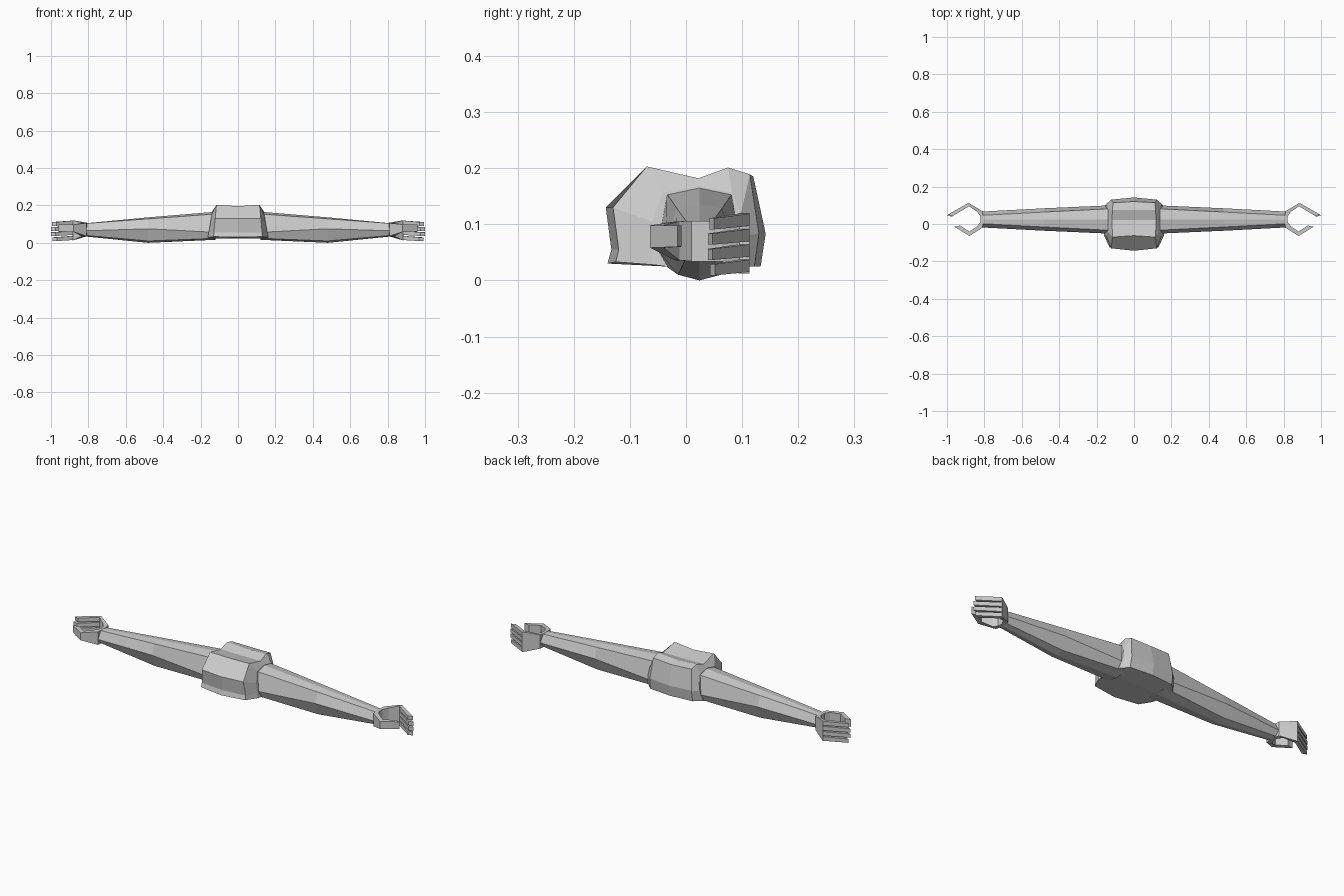
import bpy, bmesh

grey = bpy.data.materials.new("plain grey")
grey.diffuse_color = (0.6, 0.6, 0.6, 1)


def loft(name, rings, cap_start=True, cap_end=True):
    """Skin a list of equal-length point rings and mirror across x."""
    bm = bmesh.new()
    vs = [[bm.verts.new(p) for p in r] for r in rings]
    n = len(rings[0])
    for a, b in zip(vs, vs[1:]):
        for i in range(n):
            j = (i + 1) % n
            bm.faces.new((a[i], a[j], b[j], b[i]))
    if cap_start:
        bm.faces.new(vs[0])
    if cap_end:
        bm.faces.new(vs[-1])
    bmesh.ops.recalc_face_normals(bm, faces=bm.faces)
    me = bpy.data.meshes.new(name)
    bm.to_mesh(me)
    bm.free()
    me.materials.append(grey)
    ob = bpy.data.objects.new(name, me)
    bpy.context.collection.objects.link(ob)
    mod = ob.modifiers.new("mirror", 'MIRROR')
    mod.use_clip = True
    return ob


# Chest block: centre profile, front/back corner ring, shoulder ring
centre = [(-.140, .030), (-.133, .055), (-.143, .130), (-.062, .196), (.022, .181),
          (.075, .194), (.120, .185), (.142, .083), (.133, .025), (.020, .022)]
corner = [(.130, -.125, .033), (.129, -.120, .055), (.122, -.130, .130),
          (.115, -.070, .203), (.118, .022, .182), (.115, .075, .201),
          (.112, .114, .189), (.122, .130, .083), (.125, .122, .025), (.150, .020, .022)]
shoulder = [(-.060, .028), (-.062, .055), (-.060, .105), (-.042, .156), (.022, .168),
            (.082, .156), (.098, .120), (.103, .080), (.085, .022), (.020, .018)]
loft("chest", [[(0, y, z) for y, z in centre], corner,
               [(.166 - .17 * z, y, z) for y, z in shoulder]], cap_start=False)


# Arm: eight-sided tapering tube
def arm_ring(x, w_top, z_ridge, z_top, w_side, z_side, w_low, z_low, z_keel):
    c = .024
    return [(x, c, z_ridge), (x, c - w_top, z_top), (x, c - w_side, z_side),
            (x, c - w_low, z_low), (x, c, z_keel), (x, c + w_low, z_low),
            (x, c + w_side, z_side), (x, c + w_top, z_top)]


loft("arm", [
    arm_ring(.12, .058, .166, .154, .076, .056, .058, .024, .016),
    arm_ring(.48, .040, .136, .128, .060, .075, .038, .010, .000),
    arm_ring(.82, .022, .104, .103, .042, .064, .024, .040, .034)])


# Hand strips: each station is outer xy, inner xy, low z, high z
def strip(name, stations):
    loft(name, [[(*o, lo), (*o, hi), (*i, hi), (*i, lo)] for o, i, lo, hi in stations])


strip("palm_and_thumb", [
    ((.960, -.015), (.930, -.008), .060, .098),
    ((.880, -.064), (.880, -.040), .058, .098),
    ((.810, -.020), (.838, -.012), .036, .105),
    ((.806, .010), (.822, .010), .034, .106),
    ((.806, .040), (.822, .040), .034, .106),
    ((.810, .068), (.838, .065), .034, .108),
    ((.885, .113), (.882, .095), .012, .120)])

# Four fingers curling inward from the knuckles
for k, reach in enumerate((.93, 1.0, 1.0, .95)):
    z = .015 + .0273 * k
    tip_o = (.885 + .115 * reach, .113 - .066 * reach)
    tip_i = (.882 + .093 * reach, .095 - .056 * reach)
    strip(f"finger_{k + 1}", [
        ((.885, .113), (.882, .095), z, z + .022),
        (tip_o, tip_i, z - .006, z + .014)])
